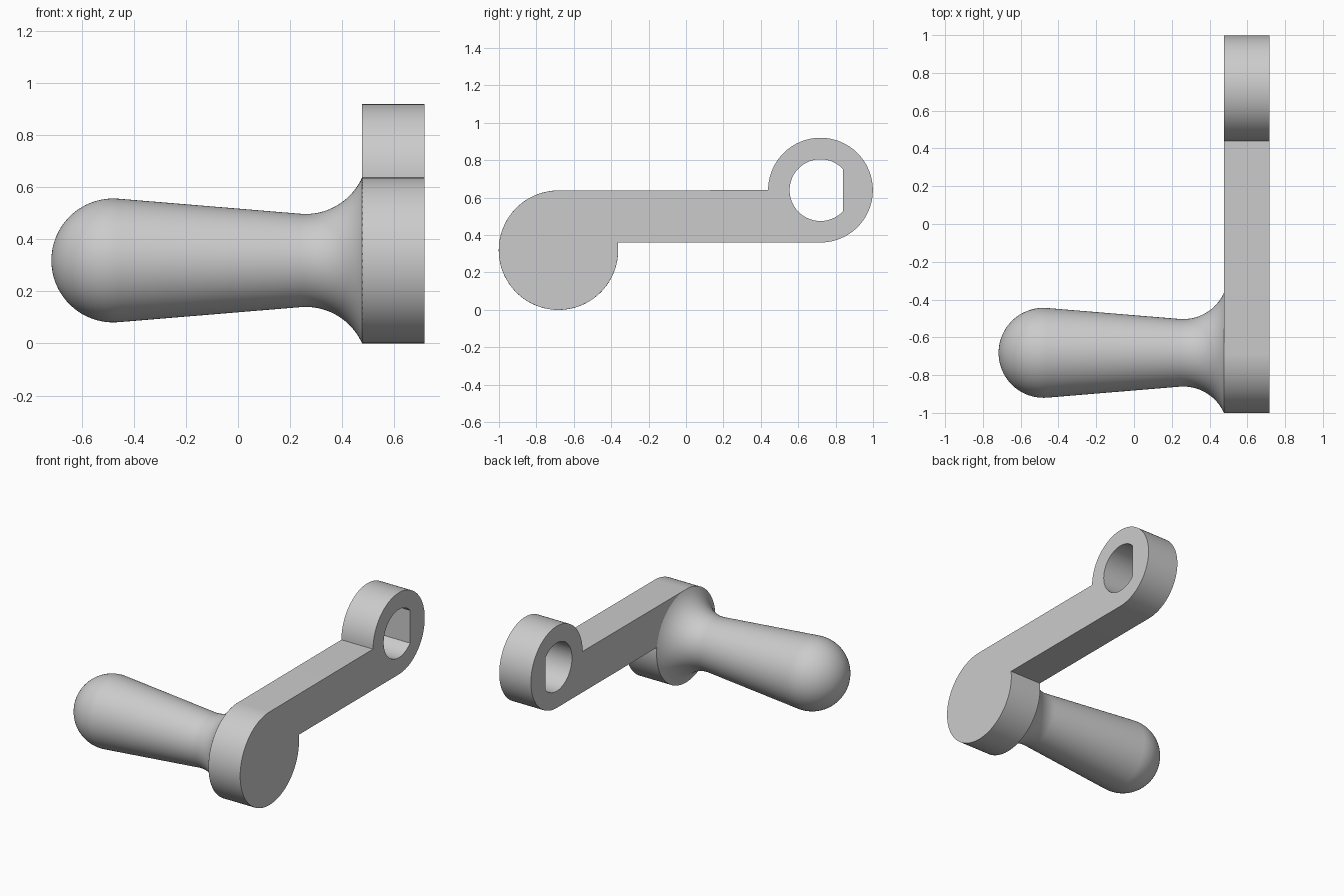
import bpy
import bmesh
from math import sin, cos, radians, acos, degrees, tau
from mathutils import Vector

cube = bpy.data.objects.get("Cube")
if cube:
    bpy.data.objects.remove(cube, do_unlink=True)

grey = bpy.data.materials.new("light_grey")
grey.use_nodes = True
colour = (0.6, 0.6, 0.6, 1)
grey.diffuse_color = colour
grey.node_tree.nodes["Principled BSDF"].inputs["Base Color"].default_value = colour

# Main dimensions
ARM_X0, ARM_X1 = 0.477, 0.717
DISC_Y, DISC_Z, DISC_R = -0.682, 0.319, 0.319
RING_Y, RING_Z, RING_R = 0.719, 0.64, 0.28
HOLE_R, FLAT_Y = 0.165, 0.84


def arc(cx, cy, r, start, end, steps):
    """Points along a circular arc, angles in degrees."""
    angles = [radians(start + (end - start) * i / steps) for i in range(steps + 1)]
    return [(cx + r * cos(a), cy + r * sin(a)) for a in angles]


def finish(bm, name, angle):
    bmesh.ops.recalc_face_normals(bm, faces=bm.faces)
    mesh = bpy.data.meshes.new(name)
    bm.to_mesh(mesh)
    bm.free()
    mesh.materials.append(grey)
    obj = bpy.data.objects.new(name, mesh)
    bpy.context.collection.objects.link(obj)
    bpy.ops.object.select_all(action='DESELECT')
    bpy.context.view_layer.objects.active = obj
    obj.select_set(True)
    bpy.ops.object.shade_smooth_by_angle(angle=radians(angle))
    return obj


# Crank arm: grip disc, straight bar and socket ring in one outline
bar_bottom = RING_Z - RING_R
outline = arc(DISC_Y, DISC_Z, DISC_R, 90, 367.4, 72)
outline += arc(RING_Y, RING_Z, RING_R, -90, 180, 72)
# D-shaped shaft hole with its flat towards the far end
flat = degrees(acos((FLAT_Y - RING_Y) / HOLE_R))
hole = arc(RING_Y, RING_Z, HOLE_R, flat, 360 - flat, 64)

bm = bmesh.new()
edges = []
for loop in (outline, hole):
    verts = [bm.verts.new((ARM_X0, y, z)) for y, z in loop]
    edges += [bm.edges.new((v, verts[i - 1])) for i, v in enumerate(verts)]
bmesh.ops.triangle_fill(bm, edges=edges, use_beauty=True, normal=(1, 0, 0))
extruded = bmesh.ops.extrude_face_region(bm, geom=bm.faces[:], use_keep_orig=True)
moved = [g for g in extruded["geom"] if isinstance(g, bmesh.types.BMVert)]
bmesh.ops.translate(bm, verts=moved, vec=(ARM_X1 - ARM_X0, 0, 0))
finish(bm, "crank_arm", 30)

# Handle: domed tip, tapering grip and flared foot, turned about x
profile = arc(-0.479, 0, 0.238, 180, 85.3, 24)
profile += arc(0.26, 0.416, 0.2375, -94.7, -24, 24)
profile += [(ARM_X0 + 0.01, DISC_R - 0.01), (ARM_X0 + 0.01, 0)]

bm = bmesh.new()
verts = [bm.verts.new((x, DISC_Y, DISC_Z + r)) for x, r in profile]
edges = [bm.edges.new(pair) for pair in zip(verts, verts[1:])]
bmesh.ops.spin(bm, geom=verts + edges, cent=(0, DISC_Y, DISC_Z),
               axis=Vector((1, 0, 0)), angle=tau, steps=72)
bmesh.ops.remove_doubles(bm, verts=bm.verts, dist=0.0005)
finish(bm, "handle", 40)
